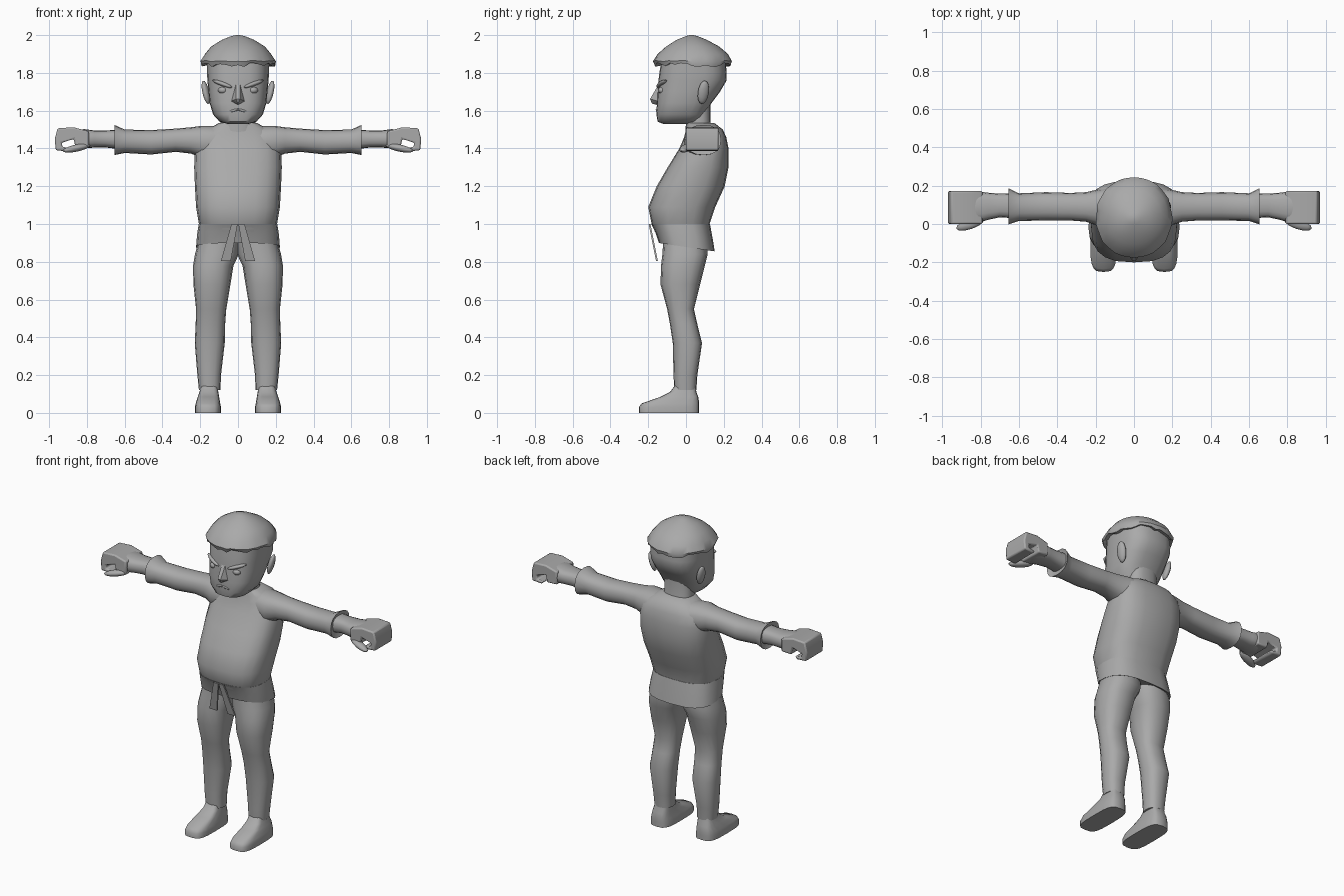
import bpy, bmesh, math, random
from mathutils import Vector, Matrix

random.seed(4)
grey = bpy.data.materials.new("plain grey")
grey.diffuse_color = (0.4, 0.4, 0.4, 1)


def finish(name, bm, mirror=False, angle=50, bevel=0):
    bmesh.ops.recalc_face_normals(bm, faces=bm.faces)
    me = bpy.data.meshes.new(name)
    bm.to_mesh(me)
    bm.free()
    me.materials.append(grey)
    me.shade_smooth()
    me.set_sharp_from_angle(angle=math.radians(angle))
    ob = bpy.data.objects.new(name, me)
    bpy.context.collection.objects.link(ob)
    if bevel:
        b = ob.modifiers.new("bevel", 'BEVEL')
        b.width, b.segments = bevel, 2
    if mirror:
        ob.modifiers.new("mirror", 'MIRROR').use_clip = False
    return ob


def loft(name, axis, rings, n=20, p=2.5, deform=None, **kw):
    """Rings (t, a0, a1, b0, b1): box limits of a rounded section at t along the axis."""
    bm = bmesh.new()
    loops = []
    for t, a0, a1, b0, b1 in rings:
        loop = []
        for k in range(n):
            c, s = math.cos(2 * math.pi * k / n), math.sin(2 * math.pi * k / n)
            a = (a0 + a1) / 2 + (a1 - a0) / 2 * math.copysign(abs(c) ** (2 / p), c)
            b = (b0 + b1) / 2 + (b1 - b0) / 2 * math.copysign(abs(s) ** (2 / p), s)
            co = Vector((a, b, t)) if axis == 'z' else Vector((t, a, b))
            loop.append(bm.verts.new(deform(co, k) if deform else co))
        loops.append(loop)
    for l0, l1 in zip(loops, loops[1:]):
        for k in range(n):
            j = (k + 1) % n
            bm.faces.new((l0[k], l0[j], l1[j], l1[k]))
    bm.faces.new(loops[0])
    bm.faces.new(loops[-1])
    return finish(name, bm, **kw)


def sym(rings):
    """Rings (z, half width, front y, back y) centred on x = 0."""
    return [(z, -w, w, f, b) for z, w, f, b in rings]


def prism(name, pts, y0, y1, deform=None, **kw):
    """Outline in x, z extruded along y."""
    bm = bmesh.new()
    f = bm.faces.new([bm.verts.new((x, y0, z)) for x, z in pts])
    ext = bmesh.ops.extrude_face_region(bm, geom=[f])
    for v in ext["geom"]:
        if isinstance(v, bmesh.types.BMVert):
            v.co.y = y1
    if deform:
        for v in bm.verts:
            v.co = deform(v.co)
    return finish(name, bm, **kw)


def blob(name, loc, size, rot=(0, 0, 0), **kw):
    bm = bmesh.new()
    bmesh.ops.create_uvsphere(bm, u_segments=12, v_segments=8, radius=1)
    m = Matrix.Translation(loc)
    for a, ax in zip(rot, 'XYZ'):
        m = m @ Matrix.Rotation(math.radians(a), 4, ax)
    bm.transform(m @ Matrix.Diagonal((*size, 1)))
    return finish(name, bm, **kw)


# Torso, neck and head
loft("torso", 'z', sym([
    (0.96, .19, -.165, .12), (1.0, .207, -.182, .125), (1.09, .222, -.2, .155),
    (1.2, .228, -.155, .205), (1.3, .232, -.097, .225), (1.4, .228, -.035, .225),
    (1.46, .21, -.01, .213), (1.5, .165, 0, .195), (1.535, .1, .005, .15)]), p=2.7)
loft("neck", 'z', sym([(1.46, .1, -.005, .15), (1.54, .092, 0, .13), (1.66, .092, 0, .13)]))
loft("head", 'z', sym([
    (1.53, .055, -.12, .04), (1.542, .098, -.15, .09), (1.58, .132, -.157, .105),
    (1.64, .15, -.154, .135), (1.7, .156, -.151, .18), (1.76, .162, -.146, .215),
    (1.8, .164, -.141, .215), (1.87, .164, -.13, .21)]), n=24, p=2.7)

# Face details
bm = bmesh.new()
for co in ((-.012, -.145, 1.74), (.012, -.145, 1.74), (-.036, -.148, 1.65), (.036, -.148, 1.65),
           (-.01, -.19, 1.662), (.01, -.19, 1.662), (0, -.18, 1.637), (0, -.15, 1.63)):
    bm.verts.new(co)
bmesh.ops.convex_hull(bm, input=bm.verts)
finish("nose", bm, angle=40)
blob("eye", (.08, -.126, 1.708), (.026, .022, .019), mirror=True)
blob("brow", (.083, -.128, 1.742), (.06, .02, .012), (0, -20, 22), mirror=True)
blob("lip", (.026, -.149, 1.6), (.036, .01, .007), (0, 14, 10), mirror=True)
blob("ear", (.17, .092, 1.697), (.018, .03, .064), (-8, 12, 14), mirror=True)

# Cap of hair with a jagged rim
jag = [random.uniform(-.012, .012) for _ in range(40)]


def ragged(co, k):
    if co.z < 1.87:
        co.z += jag[k] * (1.0 if co.z < 1.855 else .3)
        co.x *= 1 + (.025 if k % 3 == 0 else 0)
    return co


loft("hair_cap", 'z', sym([
    (1.85, .155, -.13, .205), (1.842, .192, -.165, .237), (1.862, .196, -.175, .243),
    (1.9, .175, -.15, .222), (1.94, .142, -.105, .175), (1.975, .085, -.05, .11),
    (1.995, .035, 0, .06), (2.0, .01, .02, .04)]), n=40, p=2.1, deform=ragged, angle=40)


# Jacket skirt and belt tails
def tilt(co, k):
    if co.z < .95:
        co.z -= co.y * .15
    return co


loft("jacket_skirt", 'z', sym([(.9, .17, -.1, .11), (.878, .222, -.143, .152), (.94, .217, -.165, .142),
                               (1.0, .208, -.184, .127)]), p=2.7, deform=tilt)


def shear(co):
    return Vector((co.x, co.y + (1 - co.z) * .2, co.z))


prism("belt_tail", [(.002, 1.0), (.035, 1.0), (.09, .805), (.038, .805)], -.198, -.188,
      deform=shear, mirror=True, angle=30)

# Legs and feet
loft("leg", 'z', [
    (.12, .093, .207, -.062, .055), (.2, .09, .215, -.066, .06), (.37, .07, .229, -.07, .085),
    (.47, .068, .224, -.085, .06), (.55, .062, .222, -.1, .042), (.68, .04, .236, -.135, .075),
    (.78, .024, .238, -.132, .1), (.84, -.005, .228, -.125, .115), (.92, -.01, .205, -.12, .11)],
    n=16, p=2.4, mirror=True)
loft("foot", 'z', [
    (0, .09, .228, -.25, .07), (.03, .09, .228, -.25, .07), (.05, .094, .224, -.235, .07),
    (.085, .1, .213, -.135, .065), (.11, .104, .204, -.085, .055), (.15, .11, .195, -.055, .05)],
    n=20, p=3.6, mirror=True, angle=40)

# Sleeves with flared cuffs
loft("sleeve", 'x', [
    (.1, .0, .2, 1.33, 1.52), (.19, -.01, .18, 1.35, 1.52), (.25, .012, .166, 1.373, 1.512),
    (.33, .018, .162, 1.382, 1.505), (.46, .018, .166, 1.368, 1.497), (.6, .016, .16, 1.376, 1.5),
    (.655, -.002, .186, 1.365, 1.525), (.645, .02, .16, 1.385, 1.505)],
    n=16, p=2.4, mirror=True)

# Hands: wrist, curled fist and thumb
loft("wrist", 'x', [
    (.62, .03, .16, 1.395, 1.5), (.7, .035, .158, 1.405, 1.495), (.76, .022, .163, 1.405, 1.495),
    (.81, .008, .17, 1.4, 1.502), (.86, .015, .16, 1.41, 1.5)], n=16, p=2.7, mirror=True)
prism("fist", [(.79, 1.49), (.87, 1.512), (.955, 1.507), (.97, 1.45), (.965, 1.39), (.9, 1.385),
               (.885, 1.402), (.93, 1.408), (.933, 1.43), (.87, 1.45), (.86, 1.405), (.79, 1.408)],
      .0, .172, mirror=True, angle=40, bevel=.008)
blob("thumb", (.855, .0, 1.402), (.078, .027, .019), (0, 12, -18), mirror=True)
